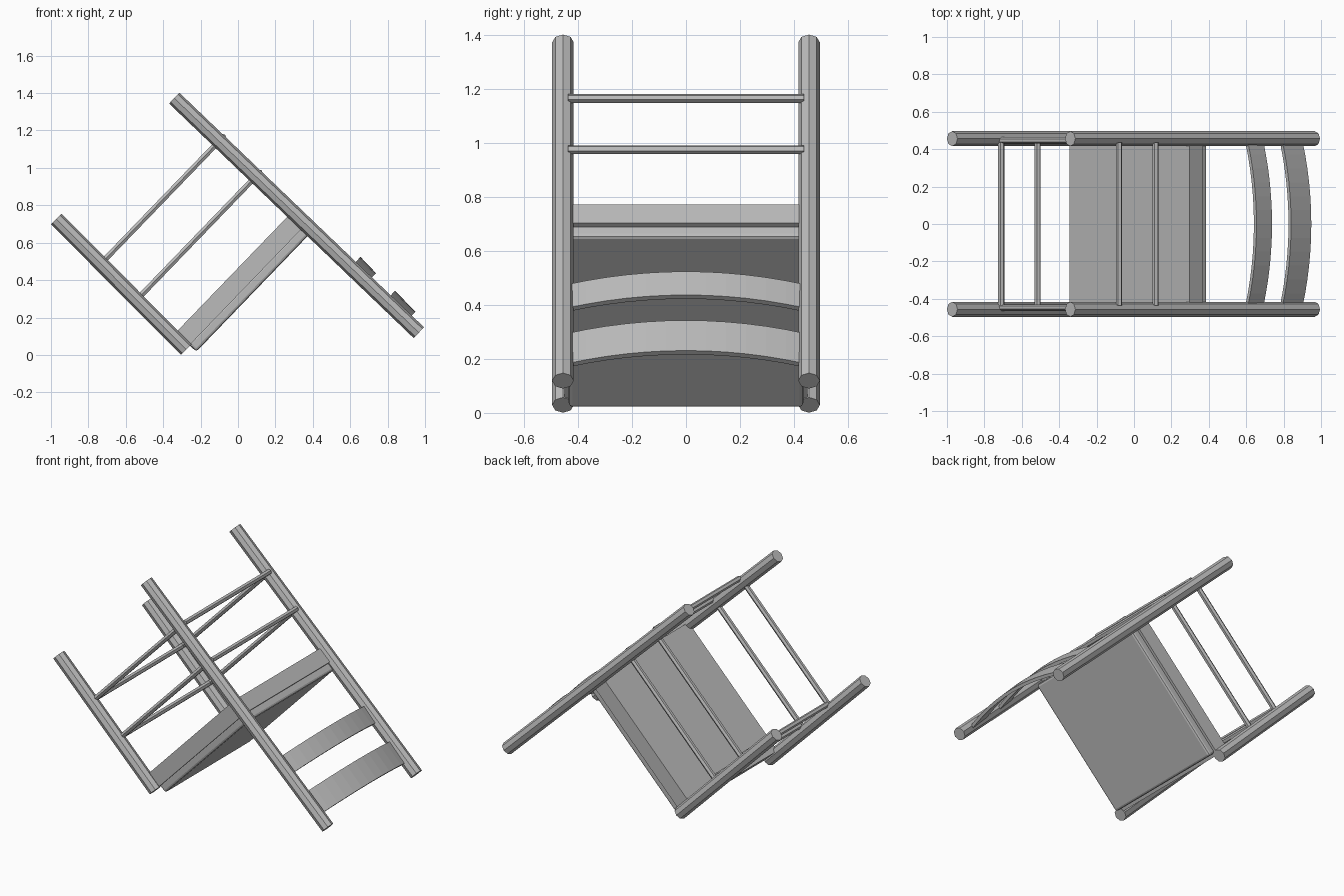
import bpy, bmesh, math
from mathutils import Vector, Matrix

if "Cube" in bpy.data.objects:
    bpy.data.objects.remove(bpy.data.objects["Cube"], do_unlink=True)

grey = bpy.data.materials.new("plain_grey")
grey.use_nodes = True
GREY = (0.5, 0.5, 0.5, 1)
grey.diffuse_color = GREY
grey.node_tree.nodes["Principled BSDF"].inputs["Base Color"].default_value = GREY


def add(name, bm):
    bmesh.ops.recalc_face_normals(bm, faces=bm.faces)
    me = bpy.data.meshes.new(name)
    bm.to_mesh(me)
    bm.free()
    me.materials.append(grey)
    ob = bpy.data.objects.new(name, me)
    bpy.context.collection.objects.link(ob)
    return ob


def frame(z_axis, y_axis, origin):
    """Matrix with local z along z_axis and local y along y_axis."""
    z = Vector(z_axis).normalized()
    x = Vector(y_axis).cross(z).normalized()
    y = z.cross(x)
    m = Matrix((x, y, z)).transposed().to_4x4()
    m.translation = origin
    return m


def rod(name, a, b, r, sides):
    """Faceted rod between two points."""
    a, b = Vector(a), Vector(b)
    d = b - a
    side = (0, 1, 0) if abs(d.normalized().y) < 0.9 else (1, 0, 1)
    bm = bmesh.new()
    bmesh.ops.create_cone(bm, cap_ends=True, segments=sides, radius1=r, radius2=r,
                          depth=d.length, matrix=frame(d, side, (a + b) / 2))
    return add(name, bm)


# Ends of the long back posts and short front legs, and the rung joints, as (x, z)
BACK = ((-0.341, 1.373), (0.967, 0.119))
FRONT = ((-0.972, 0.727), (-0.277, 0.029))
RUNGS = (("lower", (-0.71, 0.512), (-0.08, 1.165)),
         ("upper", (-0.515, 0.322), (0.115, 0.975)))

# Posts, legs and side rungs, mirrored in y
for side, s in (("near", -1), ("far", 1)):
    for label, ends in (("back_post", BACK), ("front_leg", FRONT)):
        (x0, z0), (x1, z1) = ends
        rod(f"{side}_{label}", (x0, s * 0.456, z0), (x1, s * 0.456, z1), 0.04, 8)
    for level, f, b in RUNGS:
        rod(f"{side}_{level}_side_rung", (f[0], s * 0.447, f[1]), (b[0], s * 0.447, b[1]), 0.017, 6)

# Rungs across the front and the back
for level, f, b in RUNGS:
    for label, (x, z) in (("front", f), ("back", b)):
        rod(f"{level}_{label}_rung", (x, -0.437, z), (x, 0.437, z), 0.017, 6)

# Seat axes: U runs from seat front to seat back, N from its top to its underside
U = Vector((0.694, 0, 0.72)).normalized()
N = Vector((0.72, 0, -0.694)).normalized()
TOP_BACK = Vector((0.297, 0, 0.773))


def seat_slab(name, u0, u1, n0, n1, half_width):
    """Box with extents along U and N, measured from the top back edge."""
    bm = bmesh.new()
    bmesh.ops.create_cube(bm, size=1)
    size = Matrix.Diagonal((u1 - u0, 2 * half_width, n1 - n0, 1))
    centre = TOP_BACK + U * (u0 + u1) / 2 + N * (n0 + n1) / 2
    m = Matrix((U, Vector((0, 1, 0)), N)).transposed().to_4x4()
    m.translation = centre
    bm.transform(m @ size)
    return add(name, bm)


seat_slab("seat_frame", -0.925, 0, 0, 0.10, 0.45)
board = seat_slab("seat_board", -0.905, -0.02, 0.09, 0.15, 0.435)
bevel = board.modifiers.new("rounded_edges", 'BEVEL')
bevel.width = 0.014
bevel.segments = 2


def slat(name, top, bottom, bulge=0.068, thick=0.02, steps=12):
    """Back slat bowed outward; top and bottom are its outer edges at mid-span."""
    bm = bmesh.new()
    t, b = Vector((top[0], 0, top[1])), Vector((bottom[0], 0, bottom[1]))
    rings = []
    for i in range(steps + 1):
        k = 2 * i / steps - 1
        shift = Vector((0, 0.445 * k, 0)) - U * bulge * k * k
        ring = (t, b, b - U * thick, t - U * thick)
        rings.append([bm.verts.new(p + shift) for p in ring])
    for r, q in zip(rings, rings[1:]):
        for j in range(4):
            bm.faces.new((r[j], r[(j + 1) % 4], q[(j + 1) % 4], q[j]))
    bm.faces.new(rings[0])
    bm.faces.new(rings[-1])
    return add(name, bm)


slat("inner_back_slat", (0.655, 0.524), (0.738, 0.437))
slat("outer_back_slat", (0.84, 0.343), (0.948, 0.231))
